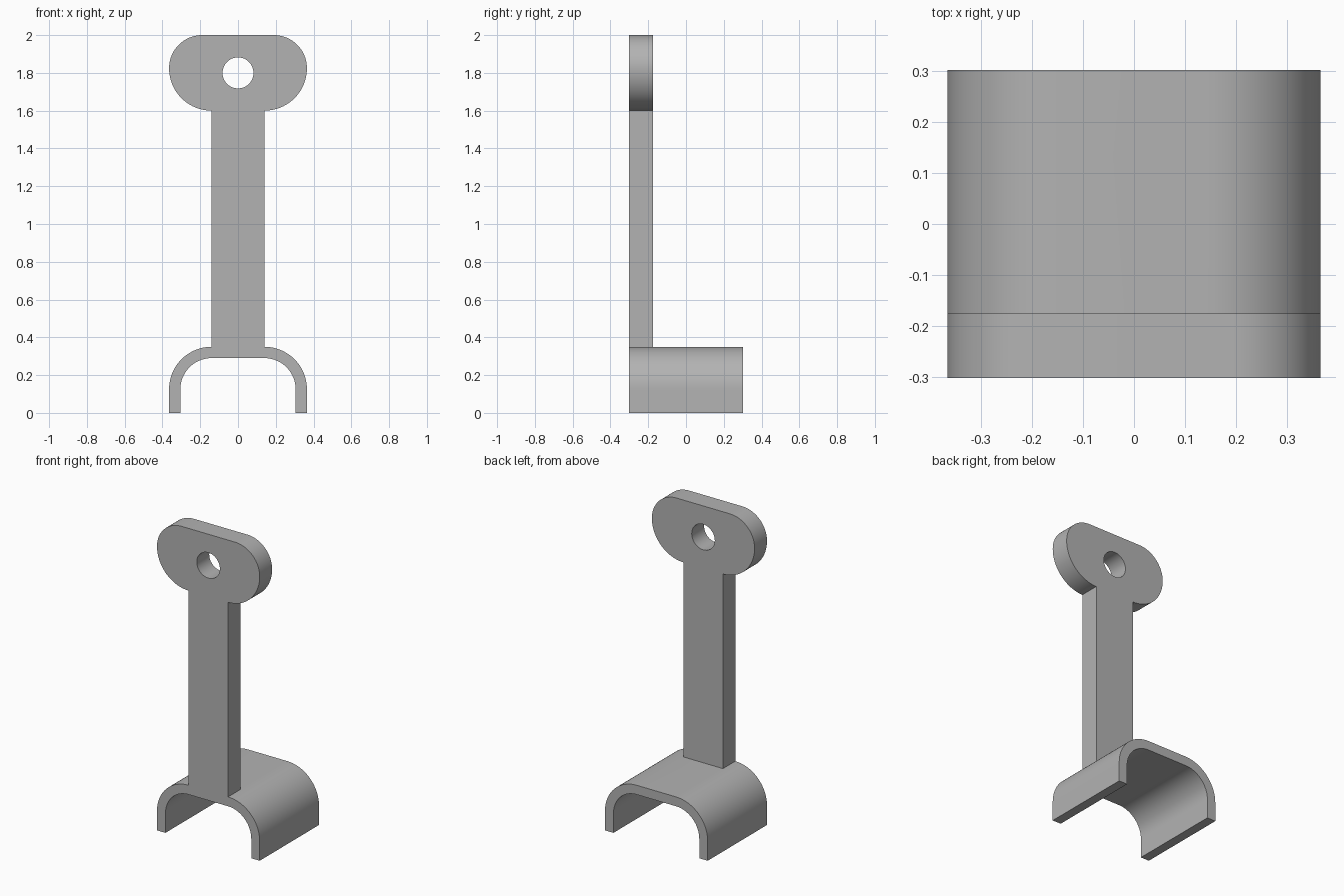
import bpy, bmesh
from math import sin, cos, pi, radians
from mathutils import Vector

cube = bpy.data.objects.get("Cube")
if cube:
    bpy.data.objects.remove(cube, do_unlink=True)

# Main dimensions
HALF_W, DEPTH = 0.365, 0.301
BEND = 0.225                      # outer bend radius
WALL = 0.06                       # saddle wall
STEM = HALF_W - BEND              # half width of the stem
SADDLE_TOP, HEAD_BOTTOM, TOP = 0.35, 1.6, 2.0
PLATE_BACK = -0.175

grey = bpy.data.materials.new("plain_grey")
grey.use_nodes = True
grey.diffuse_color = (0.45, 0.45, 0.45, 1)
grey.node_tree.nodes["Principled BSDF"].inputs["Base Color"].default_value = grey.diffuse_color


def arc(cx, cz, r, start, end, steps=20):
    angles = [radians(start + (end - start) * i / steps) for i in range(steps + 1)]
    return [(cx + r * cos(a), cz + r * sin(a)) for a in angles]


def mirrored(half):
    """Close a right-hand half outline with its reflection."""
    return half + [(-x, z) for x, z in reversed(half)]


def extrude_profile(name, outline, y0, y1):
    bm = bmesh.new()
    face = bm.faces.new([bm.verts.new((x, y0, z)) for x, z in outline])
    new = bmesh.ops.extrude_face_region(bm, geom=[face])["geom"]
    verts = [g for g in new if isinstance(g, bmesh.types.BMVert)]
    bmesh.ops.translate(bm, verts=verts, vec=Vector((0, y1 - y0, 0)))
    bmesh.ops.recalc_face_normals(bm, faces=bm.faces)
    mesh = bpy.data.meshes.new(name)
    bm.to_mesh(mesh)
    bm.free()
    mesh.materials.append(grey)
    obj = bpy.data.objects.new(name, mesh)
    bpy.context.collection.objects.link(obj)
    return obj


def combine(target, tool, operation):
    mod = target.modifiers.new(operation.lower(), "BOOLEAN")
    mod.operation, mod.solver, mod.object = operation, "EXACT", tool
    bpy.context.view_layer.objects.active = target
    bpy.ops.object.modifier_apply(modifier=mod.name)
    bpy.data.objects.remove(tool, do_unlink=True)


# Arched saddle: outer bend down to the foot, then back up the inner bend
bend_z = SADDLE_TOP - BEND
saddle_half = (arc(STEM, bend_z, BEND, 90, 0) + [(HALF_W, 0), (HALF_W - WALL, 0)]
               + arc(STEM, bend_z, BEND - WALL, 0, 90))
bracket = extrude_profile("hanger_bracket", mirrored(saddle_half), -DEPTH, DEPTH)

# Upright stem with a rounded head
head_r = TOP - HEAD_BOTTOM - BEND
head_z = HEAD_BOTTOM + BEND
plate_half = ([(STEM, SADDLE_TOP - WALL / 2)]
              + arc(STEM, head_z, BEND, -90, 0)
              + arc(HALF_W - head_r, head_z, head_r, 0, 90)[1:])
plate = extrude_profile("stem_and_head", mirrored(plate_half), -DEPTH, PLATE_BACK)

# Round mounting hole through the head
hole = extrude_profile("hole_cutter", arc(0, 1.8, 0.082, 0, 360, 48)[:-1], -0.5, 0)
hole.hide_render = True
combine(plate, hole, "DIFFERENCE")
combine(bracket, plate, "UNION")

# Merge flat regions and smooth the bends
bm = bmesh.new()
bm.from_mesh(bracket.data)
bmesh.ops.remove_doubles(bm, verts=bm.verts, dist=1e-5)
bmesh.ops.dissolve_limit(bm, angle_limit=radians(0.2), verts=bm.verts, edges=bm.edges)
bm.to_mesh(bracket.data)
bm.free()
bpy.ops.object.select_all(action="DESELECT")
bracket.select_set(True)
bpy.context.view_layer.objects.active = bracket
bpy.ops.object.shade_smooth_by_angle(angle=radians(30))
